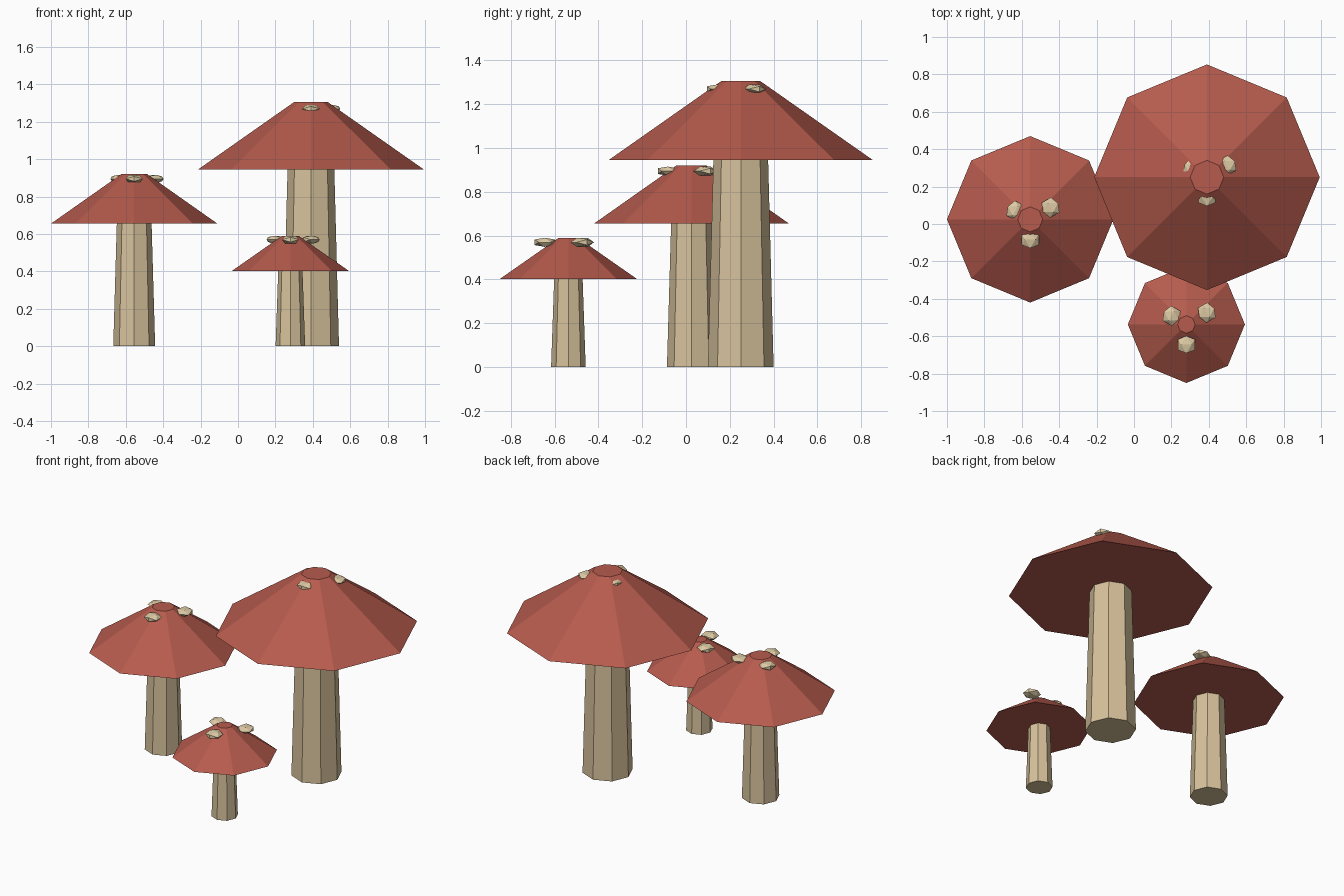
import bpy, bmesh
from math import radians, cos, sin
from mathutils import Matrix, Vector

if "Cube" in bpy.data.objects:
    bpy.data.objects.remove(bpy.data.objects["Cube"])


def material(name, rgb):
    m = bpy.data.materials.new(name)
    m.diffuse_color = (*rgb, 1)
    m.use_nodes = True
    m.node_tree.nodes["Principled BSDF"].inputs["Base Color"].default_value = m.diffuse_color
    return m


RED = material("cap_red", (0.47, 0.105, 0.075))
CREAM = material("stem_cream", (0.68, 0.54, 0.33))
SPOT = material("spot_cream", (0.72, 0.59, 0.37))


def finish(name, bm, mat, loc):
    bmesh.ops.recalc_face_normals(bm, faces=bm.faces)
    me = bpy.data.meshes.new(name)
    bm.to_mesh(me)
    bm.free()
    me.materials.append(mat)
    ob = bpy.data.objects.new(name, me)
    ob.location = loc
    bpy.context.collection.objects.link(ob)
    return ob


def frustum(name, x, y, z0, z1, r0, r1, mat):
    """Eight-sided tapered prism with corners on the axes."""
    bm = bmesh.new()
    bmesh.ops.create_cone(bm, cap_ends=True, segments=8,
                          radius1=r0, radius2=r1, depth=z1 - z0)
    finish(name, bm, mat, (x, y, (z0 + z1) / 2))


def spot(name, loc, turn):
    """Flattened icosahedron, turned about z."""
    t = (1 + 5 ** 0.5) / 2
    k = 0.054 / (1 + t * t) ** 0.5
    bm = bmesh.new()
    for a in (-1, 1):
        for b in (-t, t):
            for p in ((a, 0, b), (0, b, a), (b, a, 0)):
                bm.verts.new(Vector(p) * k)
    bmesh.ops.convex_hull(bm, input=bm.verts)
    m = Matrix.Rotation(radians(turn), 4, 'Z') @ Matrix.Diagonal((1, 1, 0.45, 1))
    bm.transform(m)
    finish(name, bm, SPOT, loc)


def mushroom(size, x, y, rim_z, top_z, cap_r, tip_r, foot_r, neck_r):
    frustum(size + "_stem", x, y, 0, rim_z, foot_r, neck_r, CREAM)
    frustum(size + "_cap", x, y, rim_z, top_z, cap_r, tip_r, RED)
    # three spots around the crown, each at its own distance
    z = top_z - 0.1 * (top_z - rim_z)
    for i, d in enumerate((0.108, 0.126, 0.092)):
        a = radians(270 + 120 * i)
        spot(f"{size}_spot_{i + 1}", (x + d * cos(a), y + d * sin(a), z), 120 * i)


mushroom("large", 0.39, 0.25, 0.945, 1.305, 0.603, 0.09, 0.15, 0.125)
mushroom("medium", -0.555, 0.025, 0.655, 0.921, 0.445, 0.067, 0.112, 0.093)
mushroom("small", 0.28, -0.537, 0.402, 0.588, 0.313, 0.047, 0.079, 0.065)
